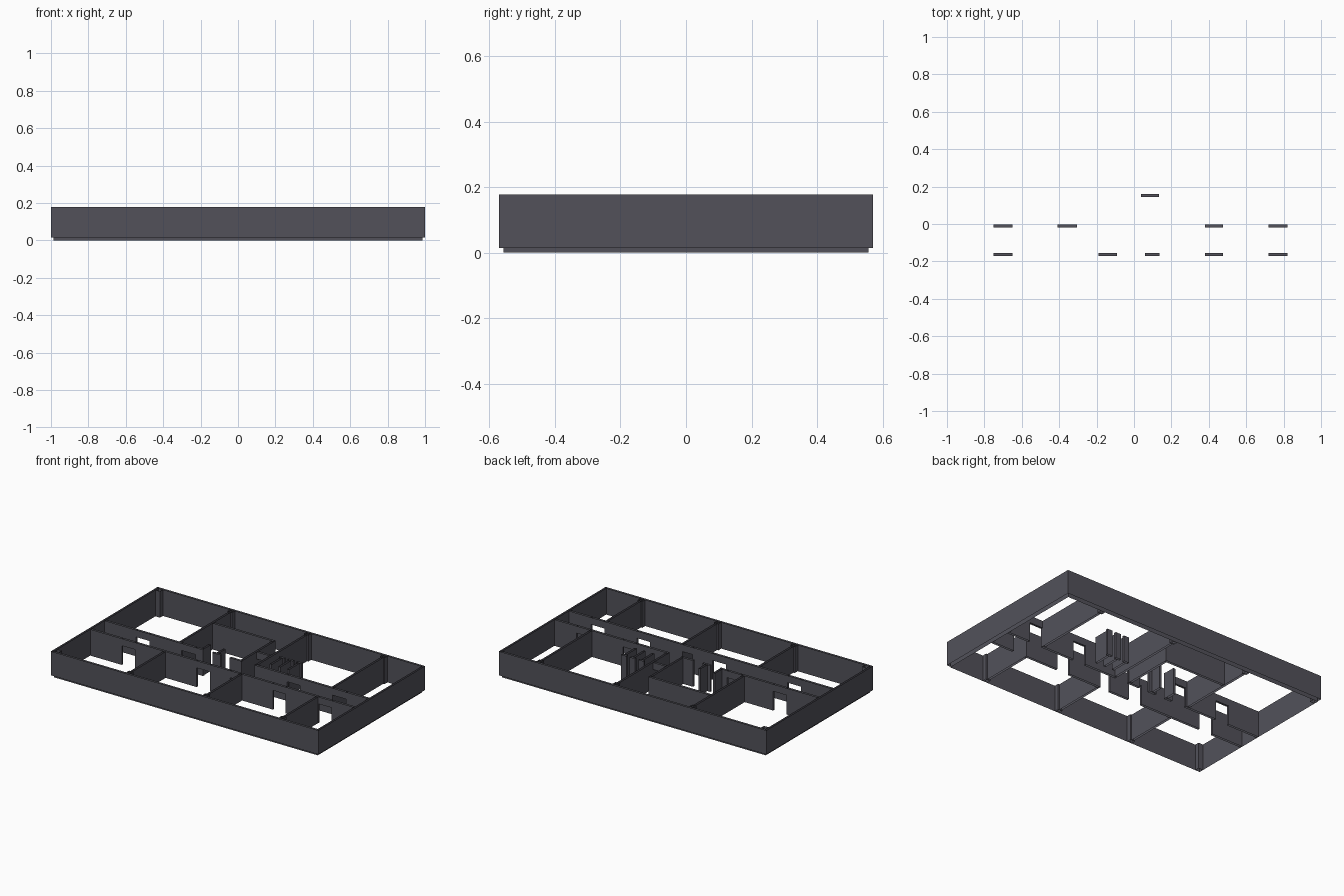
import bpy, bmesh

if "Cube" in bpy.data.objects:
    bpy.data.objects.remove(bpy.data.objects["Cube"])

H, DOOR, T = 0.178, 0.13, 0.0075   # wall height, door head height, half thickness

mat = bpy.data.materials.new("dark_slate")
mat.diffuse_color = (0.085, 0.083, 0.102, 1)
mat.use_nodes = True
mat.node_tree.nodes["Principled BSDF"].inputs["Base Color"].default_value = mat.diffuse_color


def finish(bm, name):
    bmesh.ops.remove_doubles(bm, verts=bm.verts, dist=0.0002)
    bmesh.ops.recalc_face_normals(bm, faces=bm.faces)
    me = bpy.data.meshes.new(name)
    bm.to_mesh(me)
    bm.free()
    me.materials.append(mat)
    ob = bpy.data.objects.new(name, me)
    bpy.context.collection.objects.link(ob)
    return ob


def tube(bm, x0, x1, y0, y1, z0=0.0, z1=H, ends="xy"):
    """Uncapped vertical shell; ends picks which side pairs are built."""
    c = [(x0, y0), (x1, y0), (x1, y1), (x0, y1)]
    for i in range(4):
        if ("y" if i % 2 == 0 else "x") not in ends:
            continue
        p, q = c[i], c[(i + 1) % 4]
        bm.faces.new([bm.verts.new(v) for v in
                      ((*p, z0), (*q, z0), (*q, z1), (*p, z1))])


def wall_x(name, y, a, b, doors=(), gaps=()):
    """Hollow wall along x with headed doors and full-height gaps."""
    bm = bmesh.new()
    pos = a
    openings = sorted([(d0, d1, True) for d0, d1 in doors] +
                      [(g0, g1, False) for g0, g1 in gaps])
    for o0, o1, headed in openings:
        if o0 - pos > 0.001:
            tube(bm, pos, o0, y - T, y + T)
        if headed:
            tube(bm, o0, o1, y - T, y + T, DOOR, H, "y")
            bm.faces.new([bm.verts.new(v) for v in
                          ((o0, y - T, DOOR), (o1, y - T, DOOR),
                           (o1, y + T, DOOR), (o0, y + T, DOOR))])
        pos = o1
    if b - pos > 0.001:
        tube(bm, pos, b, y - T, y + T)
    return finish(bm, name)


def wall_y(name, x, a, b):
    bm = bmesh.new()
    tube(bm, x - T, x + T, a, b)
    return finish(bm, name)


# Perimeter: outer skin sits slightly above the ground, inner skin reaches it
bm = bmesh.new()
tube(bm, -1, 1, -0.57, 0.57, 0.015)
finish(bm, "outer_wall_skin")
bm = bmesh.new()
tube(bm, -0.986, 0.986, -0.556, 0.556)
finish(bm, "inner_wall_skin")

# Corridor walls with doors
wall_x("corridor_front_wall", -0.163, -0.986, 0.986,
       doors=[(-0.75, -0.65), (-0.19, -0.09), (0.06, 0.135), (0.38, 0.475), (0.72, 0.82)])
wall_x("corridor_back_wall", -0.01, -0.986, 0.986,
       doors=[(-0.75, -0.65), (-0.41, -0.305), (0.38, 0.475), (0.72, 0.82)],
       gaps=[(-0.25, -0.18), (-0.12, -0.05), (0.04, 0.135)])

# Room dividers on both sides, with structural columns along the long walls
GRID = (-0.43, 0.142, 0.712)
for i, x in enumerate(GRID):
    wall_y(f"front_divider_{i}", x, -0.556, -0.163 - T)
    wall_y(f"back_divider_{i}", x, -0.01 + T, 0.556)
bm = bmesh.new()
for x in (-0.968,) + GRID:
    for s in (-1, 1):
        y0, y1 = sorted((s * 0.525, s * 0.556))
        tube(bm, x - 0.017, x + 0.017, y0, y1)
finish(bm, "columns")

# Service core behind the corridor
wall_x("core_back_wall", 0.34, -0.43 + T, 0.03 + T)
wall_y("core_side_wall", 0.03, -0.01 + T, 0.34 - T)
wall_x("lobby_wall", 0.153, 0.03 + T, 0.142 - T, doors=[(0.03 + T, 0.142 - T)])
for i, x in enumerate((-0.26, -0.15)):
    wall_y(f"core_partition_{i}", x, -0.01 + T, 0.07)

# Small cubicle partitions beside the middle divider
for i, x in enumerate((0.21, 0.275, 0.34)):
    wall_y(f"cubicle_partition_{i}", x, 0.05, 0.165)
    wall_x(f"cubicle_front_{i}", 0.165 + T, x - 0.02, x + 0.02)
